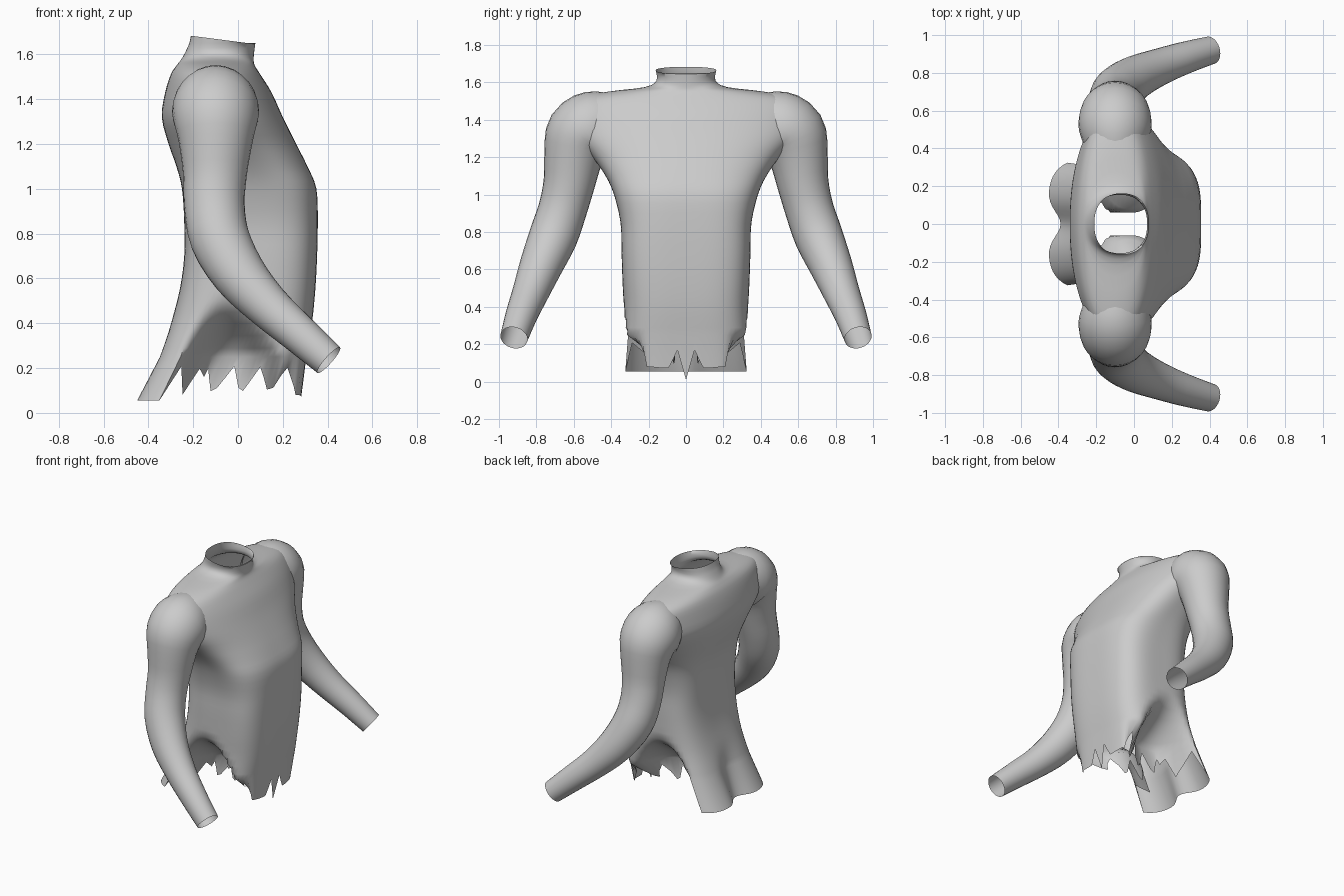
import bpy
import math
from mathutils import Vector

if "Cube" in bpy.data.objects:
    bpy.data.objects.remove(bpy.data.objects["Cube"])

cloth = bpy.data.materials.new("plain_grey_cloth")
cloth.use_nodes = True
grey = (0.6, 0.6, 0.6, 1)
cloth.diffuse_color = grey
cloth.node_tree.nodes["Principled BSDF"].inputs["Base Color"].default_value = grey


def smooth_rows(rows, steps):
    """Catmull-Rom interpolation through tuples of numbers."""
    out = []
    for i in range(len(rows) - 1):
        p0, p1 = rows[max(i - 1, 0)], rows[i]
        p2, p3 = rows[i + 1], rows[min(i + 2, len(rows) - 1)]
        for s in range(steps):
            t = s / steps
            out.append(tuple(
                b + 0.5 * t * (c - a + t * (2 * a - 5 * b + 4 * c - d + t * (3 * (b - c) + d - a)))
                for a, b, c, d in zip(p0, p1, p2, p3)))
    return out + [rows[-1]]


def loft(name, rings, flip=False):
    """Skin a list of closed rings, leaving both ends open."""
    n = len(rings[0])
    verts = [p for ring in rings for p in ring]
    faces = []
    for r in range(len(rings) - 1):
        for i in range(n):
            j = (i + 1) % n
            f = (r * n + i, r * n + j, (r + 1) * n + j, (r + 1) * n + i)
            faces.append(f[::-1] if flip else f)
    mesh = bpy.data.meshes.new(name)
    mesh.from_pydata(verts, [], faces)
    mesh.materials.append(cloth)
    obj = bpy.data.objects.new(name, mesh)
    bpy.context.collection.objects.link(obj)
    bpy.ops.object.select_all(action="DESELECT")
    obj.select_set(True)
    bpy.context.view_layer.objects.active = obj
    bpy.ops.object.shade_smooth_by_angle(angle=math.radians(70))
    return obj


def smoothstep(t):
    t = min(max(t, 0), 1)
    return t * t * (3 - 2 * t)


def section(z, back, front, half, power, count=96):
    """Rounded-box torso ring, tucked in at the sides below the waist."""
    ring = []
    for i in range(count):
        a = 2 * math.pi * i / count
        c, s = math.cos(a), math.sin(a)
        k = (abs(c) ** power + abs(s) ** power) ** (-1 / power)
        x = (back + front) / 2 + (front - back) / 2 * k * c
        y = half * k * s
        arch = 0.52 - 4.8 * (x + 0.03) ** 2
        y *= 1 - 0.83 * smoothstep((arch - z) / 0.28)
        if c < 0:
            # Centre crease of the flared back
            x += 0.07 * smoothstep((0.45 - z) / 0.4) * math.exp(-(y / 0.09) ** 2) * (x < -0.2)
        ring.append(Vector((x, y, z)))
    return ring


def hem_height(x, y):
    """Torn edge: teeth at the sides and the front centre."""
    if x > 0.2 and abs(y) < 0.115:
        u = abs(y) / 0.046
        return 0.01 + 0.06 * min(u, 1) + 0.1 * abs((u + 1) % 2 - 1) * (u > 0.3)
    if x > 0.25:
        return 0.06 + 0.1 * abs(y)
    if x < -0.33:
        return 0.055
    u = (x + 0.26) / 0.13
    return 0.08 + 0.13 * 2 * abs(u - round(u))


# Torso: height, back x, front x, half width, squareness
torso_rows = [
    (0.25, -0.355, 0.305, 0.345, 3.6),
    (0.4, -0.30, 0.33, 0.335, 3.6),
    (0.55, -0.26, 0.345, 0.34, 3.6),
    (0.7, -0.24, 0.353, 0.345, 3.6),
    (0.85, -0.24, 0.356, 0.35, 3.5),
    (1.0, -0.25, 0.35, 0.385, 3.1),
    (1.1, -0.275, 0.31, 0.43, 2.7),
    (1.2, -0.31, 0.26, 0.5, 2.4),
    (1.32, -0.34, 0.2, 0.6, 2.2),
    (1.43, -0.325, 0.15, 0.63, 2),
    (1.51, -0.3, 0.1, 0.58, 2),
    (1.55, -0.275, 0.075, 0.42, 2),
    (1.575, -0.255, 0.07, 0.22, 2),
    (1.61, -0.235, 0.072, 0.158, 2.2),
    (1.665, -0.21, 0.08, 0.162, 2.3),
]
rings = [section(*row) for row in smooth_rows(torso_rows, 3)]

# Collar rises toward the back
for p in rings[-1]:
    p.z -= 0.13 * (p.x + 0.07)

# Torn hem along the bottom
low = section(0.05, -0.46, 0.28, 0.35, 4)
hem = [a.lerp(b, (0.25 - hem_height(b.x, b.y)) / 0.2) for a, b in zip(rings[0], low)]
loft("shirt_body", [hem] + rings)

# Sleeve: centre x, y, z, then radius across and radius front to back
sleeve_rows = [
    (-0.1, 0.38, 1.375, 0.165, 0.15),
    (-0.1, 0.49, 1.36, 0.195, 0.19),
    (-0.1, 0.565, 1.315, 0.19, 0.19),
    (-0.1, 0.6, 1.21, 0.16, 0.165),
    (-0.103, 0.625, 1.06, 0.138, 0.142),
    (-0.105, 0.66, 0.92, 0.13, 0.135),
    (-0.08, 0.71, 0.775, 0.13, 0.133),
    (0.005, 0.775, 0.62, 0.115, 0.12),
    (0.13, 0.83, 0.48, 0.098, 0.1),
    (0.27, 0.88, 0.355, 0.085, 0.087),
    (0.405, 0.92, 0.235, 0.074, 0.076),
]
path = smooth_rows(sleeve_rows, 3)


def sleeve_rings(side):
    out = []
    for i, row in enumerate(path):
        before, after = path[max(i - 1, 0)], path[min(i + 1, len(path) - 1)]
        t = (Vector(after[:3]) - Vector(before[:3])).normalized()
        v = t.cross(Vector((1, 0, 0))).normalized()
        u = v.cross(t)
        ring = []
        for k in range(28):
            a = 2 * math.pi * k / 28
            p = Vector(row[:3]) + u * (row[4] * math.cos(a)) + v * (row[3] * math.sin(a))
            ring.append((p.x, p.y * side, p.z))
        out.append(ring)
    return out


loft("sleeve_far", sleeve_rings(1))
loft("sleeve_near", sleeve_rings(-1), flip=True)
